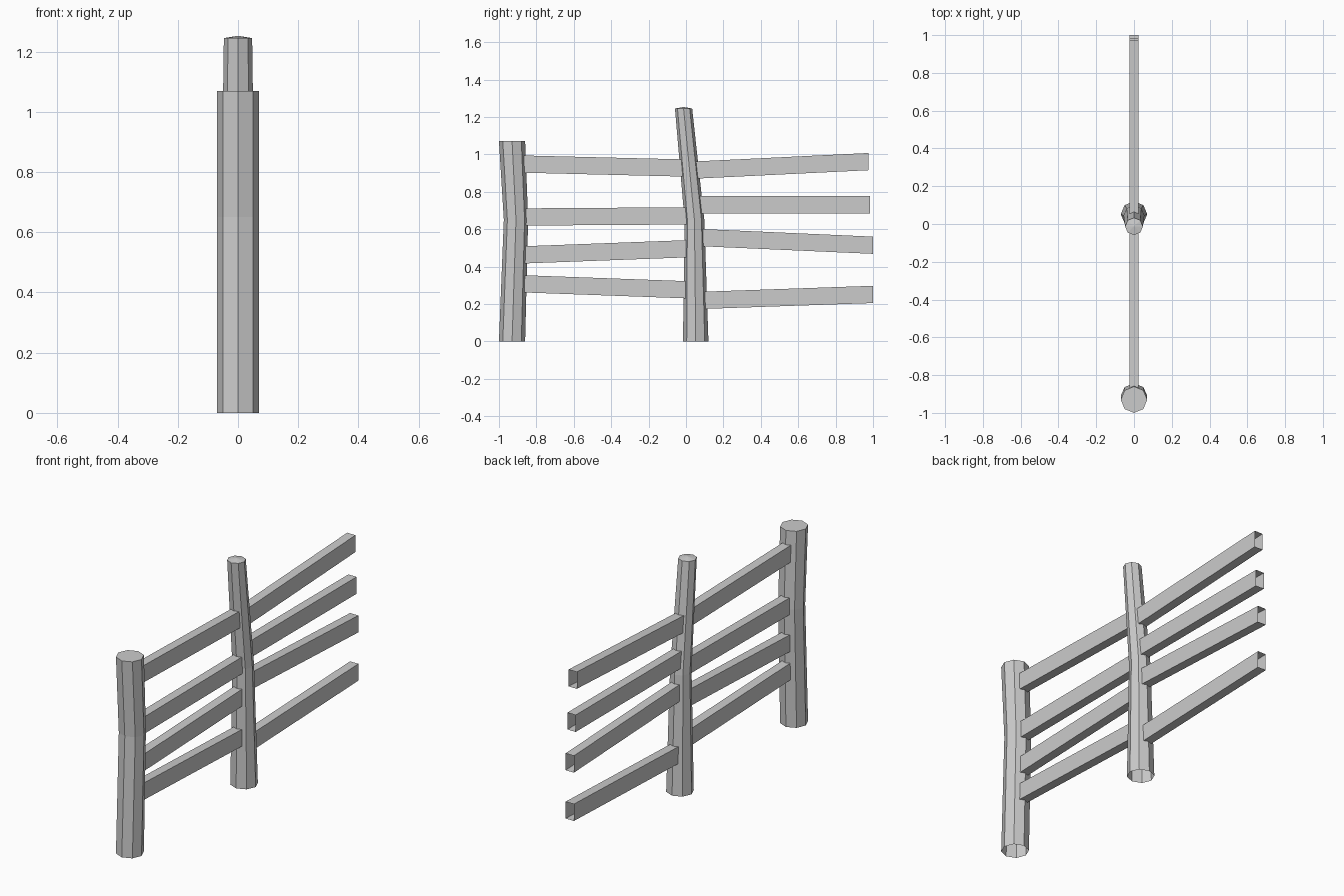
import bpy, math

if "Cube" in bpy.data.objects:
    bpy.data.objects.remove(bpy.data.objects["Cube"])


def make_object(name, verts, faces):
    mesh = bpy.data.meshes.new(name)
    mesh.from_pydata(verts, [], faces)
    mesh.update()
    obj = bpy.data.objects.new(name, mesh)
    bpy.context.collection.objects.link(obj)
    return obj


def loft(rings):
    """Join equal-sized rings into an open tube."""
    n = len(rings[0])
    verts = [v for ring in rings for v in ring]
    faces = [(k * n + i, k * n + (i + 1) % n, (k + 1) * n + (i + 1) % n, (k + 1) * n + i)
             for k in range(len(rings) - 1) for i in range(n)]
    return verts, faces


def post(name, sections, dome, sides=8):
    """Bent octagonal post, open below; sections are (y, z, radius x, radius y)."""
    rings = []
    for y, z, rx, ry in sections:
        angles = [2 * math.pi * i / sides for i in range(sides)]
        rings.append([(rx * math.cos(a), y + ry * math.sin(a), z) for a in angles])
    verts, faces = loft(rings)
    top = len(verts) - sides
    verts.append((0, sections[-1][0], sections[-1][1] + dome))
    faces += [(top + i, top + (i + 1) % sides, len(verts) - 1) for i in range(sides)]
    make_object(name, verts, faces)


def rail(name, start, end, half_width=0.025, half_height=0.046):
    """Open-ended rectangular rail between two (y, z) points."""
    w, h = half_width, half_height
    rings = [[(-w, y, z - h), (-w, y, z + h), (w, y, z + h), (w, y, z - h)]
             for y, z in (start, end)]
    make_object(name, *loft(rings))


# Posts
post("end_post", [(-0.93, 0, 0.07, 0.07), (-0.909, 0.65, 0.07, 0.065),
                  (-0.93, 1.07, 0.07, 0.07)], 0.0)
post("middle_post", [(0.052, 0, 0.07, 0.068), (0.045, 0.65, 0.055, 0.053),
                     (-0.013, 1.245, 0.047, 0.046)], 0.008)

# Rails between the posts
for i, (z0, z1) in enumerate([(0.948, 0.926), (0.665, 0.671), (0.462, 0.496), (0.308, 0.275)]):
    rail(f"inner_rail_{i + 1}", (-0.88, z0), (0.03, z1))

# Rails running on from the middle post
for i, (z0, y1, z1) in enumerate([(0.916, 0.975, 0.961), (0.730, 0.985, 0.730),
                                  (0.556, 1.0, 0.514), (0.218, 1.0, 0.251)]):
    rail(f"outer_rail_{i + 1}", (0.05, z0), (y1, z1))
